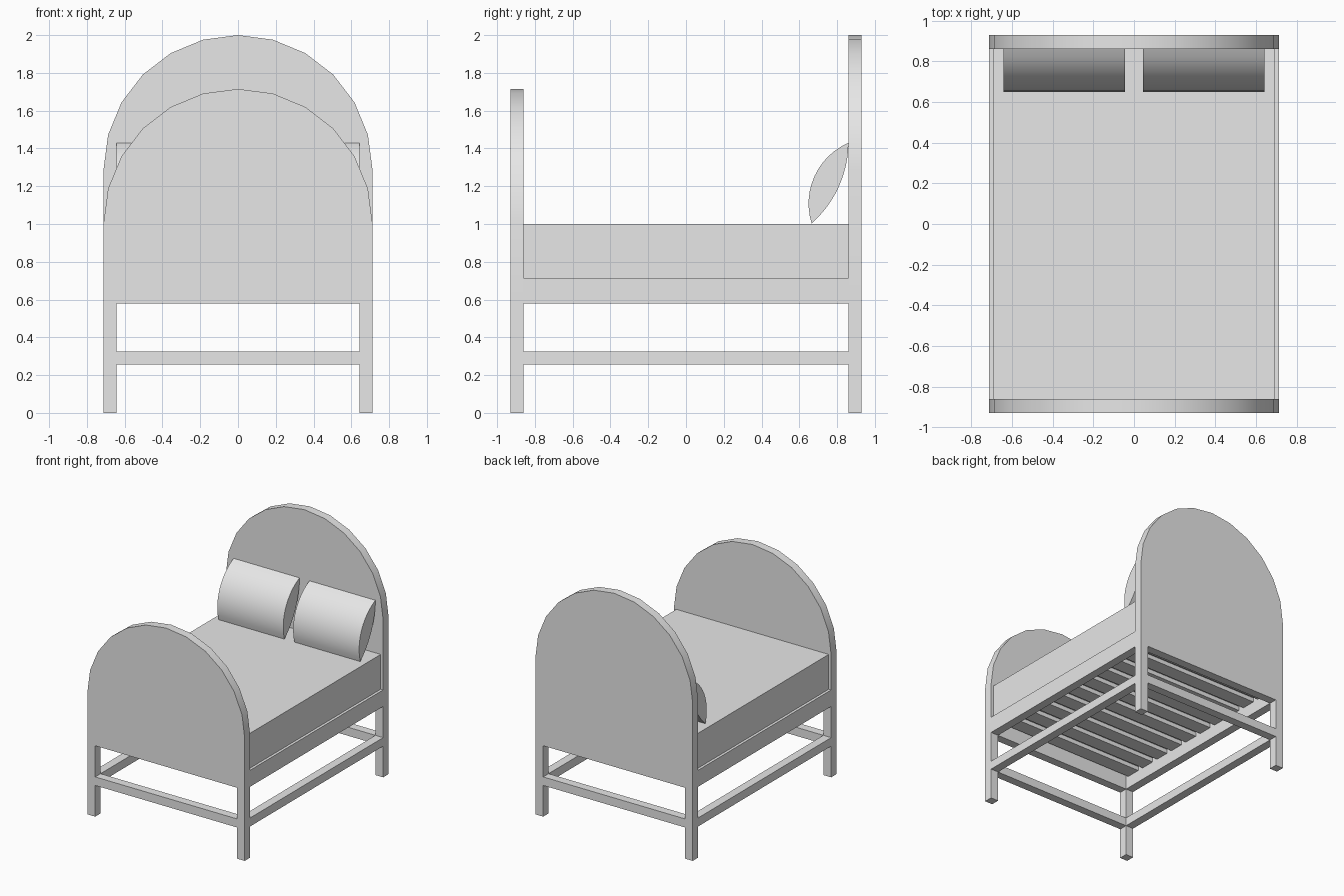
import bpy, bmesh, math
from mathutils import Vector

if "Cube" in bpy.data.objects:
    bpy.data.objects.remove(bpy.data.objects["Cube"])

W, D, T = 0.712, 0.93, 0.07          # half width, half depth, timber size
BOARD_Z, RAIL_TOP = 0.58, 0.715      # underside of boards, top of side rails

grey = bpy.data.materials.new("plain_grey")
grey.diffuse_color = (0.8, 0.8, 0.8, 1)
grey.use_nodes = True
grey.node_tree.nodes["Principled BSDF"].inputs["Base Color"].default_value = grey.diffuse_color


def finish(name, bm, smooth=False):
    bmesh.ops.recalc_face_normals(bm, faces=bm.faces)
    me = bpy.data.meshes.new(name)
    bm.to_mesh(me)
    bm.free()
    me.materials.append(grey)
    ob = bpy.data.objects.new(name, me)
    bpy.context.collection.objects.link(ob)
    if smooth:
        bpy.ops.object.select_all(action='DESELECT')
        ob.select_set(True)
        bpy.context.view_layer.objects.active = ob
        bpy.ops.object.shade_smooth_by_angle(angle=math.radians(30))
    return ob


def box(name, x0, x1, y0, y1, z0, z1):
    bm = bmesh.new()
    bmesh.ops.create_cube(bm, size=1)
    for v in bm.verts:
        v.co = (x0 + (v.co.x + .5) * (x1 - x0),
                y0 + (v.co.y + .5) * (y1 - y0),
                z0 + (v.co.z + .5) * (z1 - z0))
    return finish(name, bm)


def prism(name, profile, offset):
    """Extrude a closed 3D outline along an offset."""
    bm = bmesh.new()
    face = bm.faces.new([bm.verts.new(p) for p in profile])
    ext = bmesh.ops.extrude_face_region(bm, geom=[face], use_keep_orig=True)
    verts = [g for g in ext["geom"] if isinstance(g, bmesh.types.BMVert)]
    bmesh.ops.translate(bm, verts=verts, vec=offset)
    return finish(name, bm, smooth=True)


def arched_board(name, y0, spring_z):
    pts = [(-W, y0, BOARD_Z), (W, y0, BOARD_Z)]
    for i in range(13):
        a = math.pi * i / 12
        pts.append((W * math.cos(a), y0, spring_z + W * math.sin(a)))
    return prism(name, pts, (0, T, 0))


def arc(a, b, sag, n):
    """Points on a circular arc from a up to (not including) b, bulging left."""
    a, b = Vector(a), Vector(b)
    d = b - a
    normal = Vector((-d.y, d.x)).normalized()
    r = (d.length ** 2 / 4 + sag ** 2) / (2 * sag)
    centre = (a + b) / 2 + normal * (sag - r)
    half = math.asin(d.length / 2 / r)
    along = d.normalized()
    out = []
    for i in range(n):
        t = -half + 2 * half * i / n
        out.append(centre + r * (along * math.sin(t) + normal * math.cos(t)))
    return out


# Arched boards at both ends
arched_board("headboard", D - T, 2.0 - W)
arched_board("footboard", -D, 1.715 - W)

# Legs and side timbers
for sx, side in ((-1, "left"), (1, "right")):
    x0, x1 = sorted((sx * W, sx * (W - T)))
    for sy, end in ((-1, "front"), (1, "back")):
        y0, y1 = sorted((sy * D, sy * (D - T)))
        box(f"{end}_{side}_leg", x0, x1, y0, y1, 0, BOARD_Z)
    box(f"{side}_side_rail", x0, x1, T - D, D - T, BOARD_Z, RAIL_TOP)
    box(f"{side}_lower_rail", x0, x1, T - D, D - T, 0.255, 0.325)

# Lower rails at the ends
for sy, end in ((-1, "front"), (1, "back")):
    y0, y1 = sorted((sy * D, sy * (D - T)))
    box(f"{end}_lower_rail", T - W, W - T, y0, y1, 0.255, 0.325)

# Slats under the mattress
count = 10
pitch = 2 * (D - T) / count
for i in range(count):
    yc = T - D + pitch * (i + .5)
    box(f"slat_{i + 1}", T - W, W - T, yc - .06, yc + .06, 0.68, RAIL_TOP)

box("mattress", -0.69, 0.69, T - D, D - T, RAIL_TOP, 1.0)

# Lens-shaped pillows leaning on the headboard
low, high = (0.665, 1.003), (0.86, 1.43)
outline = arc(low, high, 0.09, 12) + arc(high, low, 0.05, 12)
for x0, side in ((-0.642, "left"), (0.045, "right")):
    prism(f"{side}_pillow", [(x0, p.x, p.y) for p in outline], (0.597, 0, 0))
